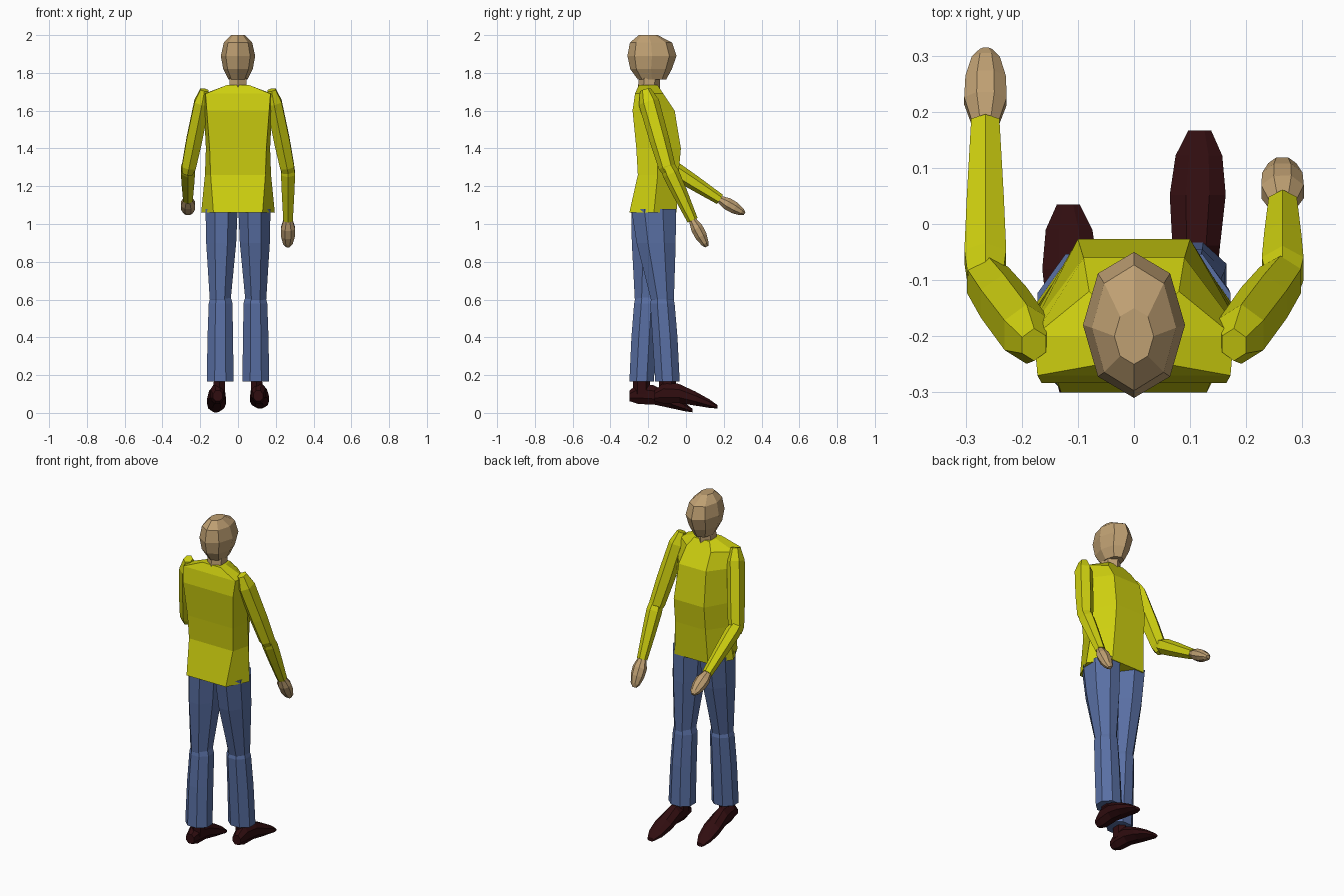
import bpy, math
from mathutils import Vector

cube = bpy.data.objects.get("Cube")
if cube:
    bpy.data.objects.remove(cube, do_unlink=True)


def material(name, rgb):
    m = bpy.data.materials.new(name)
    m.use_nodes = True
    m.diffuse_color = (*rgb, 1)
    bsdf = next(n for n in m.node_tree.nodes if n.type == 'BSDF_PRINCIPLED')
    bsdf.inputs["Base Color"].default_value = (*rgb, 1)
    return m


SKIN = material("tan skin", (0.52, 0.35, 0.17))
SHIRT = material("yellow cloth", (0.62, 0.63, 0.005))
JEANS = material("blue denim", (0.10, 0.16, 0.37))
LEATHER = material("dark brown leather", (0.03, 0.004, 0.005))


def loft(name, rings, mat):
    """Skin a list of equal-sized rings and cap both ends."""
    n = len(rings[0])
    verts = [p for r in rings for p in r]
    faces = []
    for i in range(len(rings) - 1):
        for j in range(n):
            k = (j + 1) % n
            faces.append((i * n + j, i * n + k, (i + 1) * n + k, (i + 1) * n + j))
    last = (len(rings) - 1) * n
    faces.append(tuple(reversed(range(n))))
    faces.append(tuple(range(last, last + n)))
    me = bpy.data.meshes.new(name)
    me.from_pydata(verts, [], faces)
    me.materials.append(mat)
    ob = bpy.data.objects.new(name, me)
    bpy.context.collection.objects.link(ob)
    return ob


def ring(center, axis, ru, rv, n, turn=0.5):
    """Ellipse of n points across an axis; ru runs along x."""
    d = Vector(axis).normalized()
    u = Vector((1, 0, 0))
    u = (u - d * u.dot(d)).normalized()
    v = d.cross(u)
    out = []
    for i in range(n):
        a = 2 * math.pi * (i + turn) / n
        out.append(Vector(center) + u * ru * math.cos(a) + v * rv * math.sin(a))
    return out


def limb(name, start, end, sections, mat, n=6, turn=0.5):
    """Straight tapered limb; sections are (fraction, ru, rv)."""
    a, b = Vector(start), Vector(end)
    loft(name, [ring(a.lerp(b, t), b - a, ru, rv, n, turn) for t, ru, rv in sections], mat)


# Head and neck
head = [(1.765, -0.18, 0.05, 0.075), (1.82, -0.185, 0.078, 0.11),
        (1.89, -0.18, 0.091, 0.13), (1.96, -0.185, 0.075, 0.112), (2.0, -0.20, 0.035, 0.05)]
loft("head", [ring((0, y, z), (0, 0, 1), rx, ry, 8, 0) for z, y, rx, ry in head], SKIN)
limb("neck", (0, -0.2, 1.68), (0, -0.19, 1.8), [(0, 0.055, 0.06), (1, 0.05, 0.055)], SKIN)

# Torso: each level gives back, side and front corners, mirrored across x
levels = [
    (1.06, (0.13, -0.30), (0.195, -0.17), (0.11, -0.05)),
    (1.26, (0.145, -0.255), (0.175, -0.15), (0.10, -0.04)),
    (1.40, (0.15, -0.263), (0.17, -0.15), (0.10, -0.027)),
    (1.60, (0.165, -0.283), (0.18, -0.18), (0.09, -0.06)),
    (1.69, (0.172, -0.27), (0.178, -0.2), (0.08, -0.12)),
    (1.735, (0.06, -0.25), (0.06, -0.2), (0.05, -0.15)),
]
loft("torso", [[(x, y, z) for x, y in half] + [(-x, y, z) for x, y in reversed(half)]
               for z, *half in levels], SHIRT)

# Arms: the right arm reaches forward, the left hangs lower
forearm = [(0, 0.036, 0.036), (0.15, 0.043, 0.045), (0.5, 0.038, 0.04), (1, 0.029, 0.029)]
hand_shape = [(0, 0.026, 0.022), (0.3, 0.041, 0.035), (0.6, 0.039, 0.034),
              (0.88, 0.027, 0.022), (1, 0.012, 0.01)]
for side, s, wrist, tip in (("left", 1, (0.035, 1.02), (0.11, 0.88)),
                            ("right", -1, (0.18, 1.13), (0.31, 1.055))):
    shoulder, elbow = (s * 0.178, -0.215, 1.71), (s * 0.268, -0.09, 1.265)
    limb(side + "_upper_arm", shoulder, elbow,
         [(0, 0.025, 0.03), (0.15, 0.046, 0.055), (0.6, 0.048, 0.052), (0.92, 0.043, 0.045), (1, 0.03, 0.03)], SHIRT)
    w = (s * 0.265, *wrist)
    limb(side + "_forearm", (s * 0.265, -0.1, 1.31), w, forearm, SHIRT)
    limb(side + "_hand", w, (s * 0.264, *tip), hand_shape, SKIN, 8)

# Legs and shoes: the left leg steps forward
shoe_shape = [(0, 0.09, 0.028, 0.03), (0.05, 0.105, 0.04, 0.06), (0.13, 0.103, 0.046, 0.055),
              (0.22, 0.075, 0.054, 0.04), (0.29, 0.05, 0.045, 0.025), (0.335, 0.032, 0.022, 0.01)]
for side, s, knee_y, hem_y, heel_y, drop in (("left", 1, -0.125, -0.098, -0.168, 0),
                                             ("right", -1, -0.21, -0.235, -0.3, 0.02)):
    def level(x, y, z, rx, ry):
        return ring((s * x, y, z), (0, 0, 1), rx, ry, 8)
    loft(side + "_thigh", [level(0.087, -0.172, 1.08, 0.092, 0.128),
                           level(0.089, -0.172 + (knee_y + 0.172) * 0.3, 0.9, 0.086, 0.112),
                           level(0.094, knee_y, 0.6, 0.06, 0.066),
                           level(0.094, knee_y, 0.56, 0.045, 0.05)], JEANS)
    loft(side + "_shin", [level(0.092, knee_y, 0.64, 0.05, 0.055),
                          level(0.092, knee_y, 0.58, 0.068, 0.07),
                          level(0.094, (knee_y + hem_y) / 2, 0.4, 0.073, 0.072),
                          level(0.094, hem_y, 0.165, 0.077, 0.07)], JEANS)
    loft(side + "_shoe", [ring((s * (0.107 + d * 0.03), heel_y + d, z - drop * d / 0.335),
                               (0, 1, 0), rx, rz, 8) for d, z, rx, rz in shoe_shape], LEATHER)
    limb(side + "_ankle", (s * 0.1, hem_y, 0.1), (s * 0.097, hem_y, 0.2),
         [(0, 0.035, 0.045), (1, 0.035, 0.045)], LEATHER)
